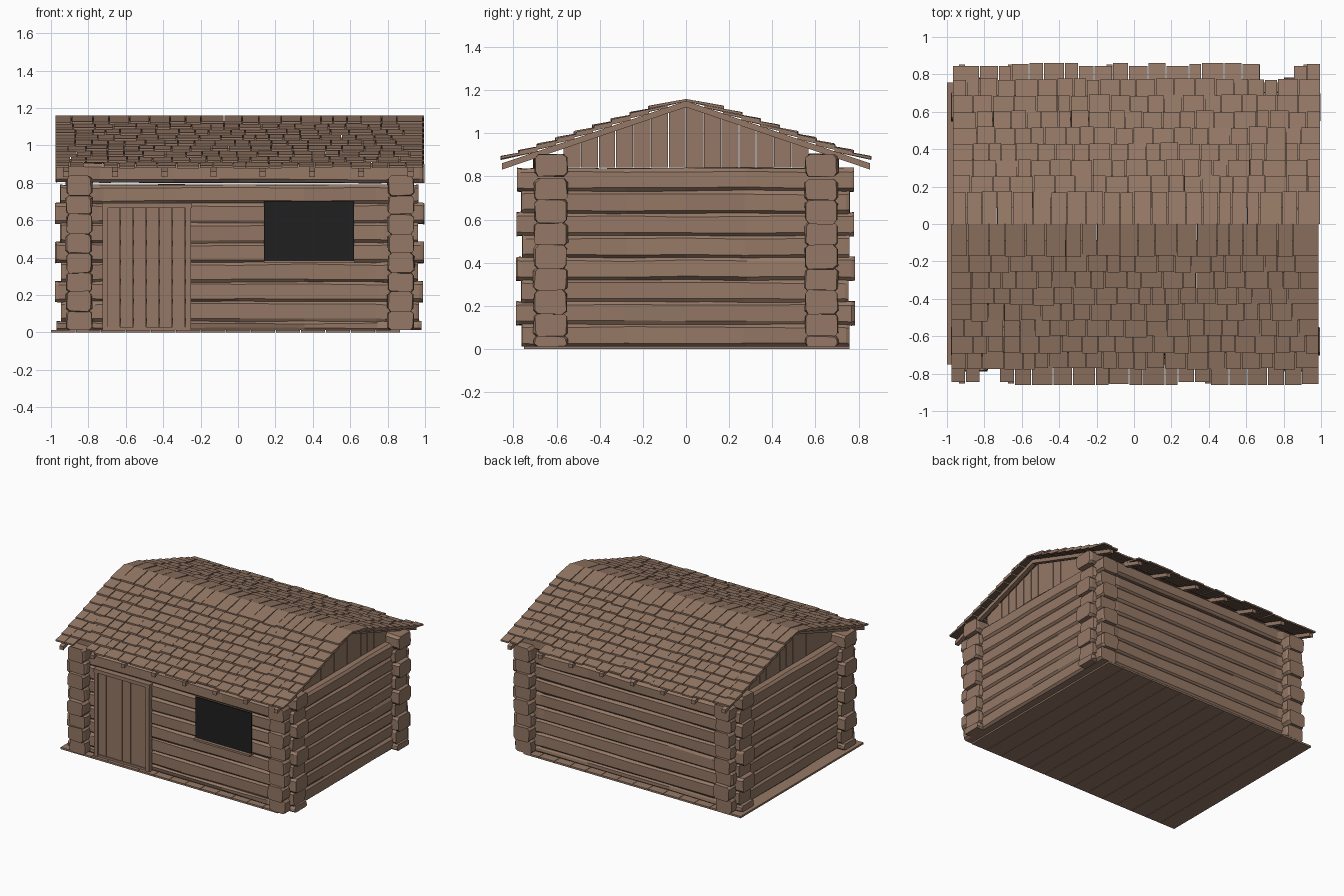
import bpy, bmesh, random

random.seed(7)
cube = bpy.data.objects.get("Cube")
if cube:
    bpy.data.objects.remove(cube)


def material(name, color):
    m = bpy.data.materials.new(name)
    m.diffuse_color = color
    m.use_nodes = True
    m.node_tree.nodes["Principled BSDF"].inputs["Base Color"].default_value = color
    return m


wood = material("weathered brown wood", (0.30, 0.189, 0.132, 1))
shade = material("dark shingle underside", (0.13, 0.08, 0.057, 1))
glass = material("dark window", (0.0142, 0.0142, 0.0145, 1))
CX = 0.01          # middle of the house along x
jit = lambda a: random.uniform(-a, a)


def finish(bm, name, *mats):
    bmesh.ops.recalc_face_normals(bm, faces=bm.faces)
    if len(mats) > 1:      # second material goes on faces that look down
        for f in bm.faces:
            f.normal_update()
            f.material_index = int(f.normal.z < -.5)
    me = bpy.data.meshes.new(name)
    bm.to_mesh(me)
    bm.free()
    for m in mats or (wood,):
        me.materials.append(m)
    ob = bpy.data.objects.new(name, me)
    bpy.context.collection.objects.link(ob)


def slab(bm, x0, x1, y0, y1, bottom, top):
    """Box whose bottom and top heights are numbers or functions of y."""
    h = lambda f, y: f(y) if callable(f) else f
    rings = []
    for f in (bottom, top):
        rings.append([bm.verts.new((x, y, h(f, y)))
                      for x, y in ((x0, y0), (x1, y0), (x1, y1), (x0, y1))])
    lo, hi = rings
    bm.faces.new(lo[::-1])
    bm.faces.new(hi)
    for i in range(4):
        j = (i + 1) % 4
        bm.faces.new((lo[i], lo[j], hi[j], hi[i]))


def log(bm, along_x, offset, start, end, z0, z1, width):
    """Hewn log: lightly chamfered section lofted along its length."""
    w, hz, zc = width / 2, (z1 - z0) / 2, (z0 + z1) / 2
    c = min(.017, hz * .5)
    section = [(-w, -hz + c), (-w + c, -hz), (w - c, -hz), (w, -hz + c),
               (w, hz - c), (w - c, hz), (-w + c, hz), (-w, hz - c)]
    stations = [(0, .93, 1), (.01, 1, 1), (.095, 1, 1), (.12, .97, 1), (.32, .96, 1),
                (.5, .97, 1), (.68, .96, 1), (.88, .97, 1), (.905, 1, 1), (.99, 1, 1), (1, .93, 1)]
    rings = []
    for t, sw, sz in stations:
        p = start + (end - start) * t
        dz, dw = jit(.002), jit(.003)
        ring = []
        for u, v in section:
            a = offset + u * sw + dw + jit(.004)
            z = max(.012, zc + v * sz + dz + jit(.003))
            ring.append(bm.verts.new((p, a, z) if along_x else (a, p, z)))
        rings.append(ring)
    for a, b in zip(rings, rings[1:]):
        for i in range(8):
            j = (i + 1) % 8
            bm.faces.new((a[i], a[j], b[j], b[i]))
    bm.faces.new(rings[0][::-1])
    bm.faces.new(rings[-1])


# Floor boards
bm = bmesh.new()
n = 14
step = 1.87 / n
for i in range(n):
    x = -1 + i * step
    slab(bm, x, x + step - .003, -.75, .757, 0, .014)
finish(bm, "floor_boards")

# Front and back log walls, with a slit under the top log
for name, y in (("front_wall_logs", -.627), ("back_wall_logs", .627)):
    bm = bmesh.new()
    log(bm, True, y, -.97, .98, .012, .06, .155)
    for i in range(8):
        z = .06 + .105 * i
        inset = .028 if i % 2 == 0 else 0
        lift = .006 if i == 7 else -.003
        drop = .006 if i == 6 else -.003
        log(bm, True, y, -.975 + inset + jit(.005), .992 - inset + jit(.005),
            z + lift, z + .105 - drop, .155)
    finish(bm, name)

# Side log walls, notched half a log higher
for name, x in (("right_wall_logs", CX - .86), ("left_wall_logs", CX + .86)):
    bm = bmesh.new()
    for i in range(8):
        z = .012 + .103 * i
        inset = .024 if i % 2 == 0 else 0
        log(bm, False, x, -.785 + inset + jit(.004), .78 - inset + jit(.004),
            z - .003, z + .105, .14)
    finish(bm, name)


# Roof line shared by shingles, rafters and gables
def roof(y, lift=0.0):
    return 1.165 - .339 * abs(y) + lift


# Gable boards
for name, x in (("right_gable_boards", CX - .86), ("left_gable_boards", CX + .86)):
    bm = bmesh.new()
    n = 14
    step = 1.14 / n
    for i in range(n):
        y = -.57 + i * step
        gap = .003 if i % 4 == 2 else .001
        slab(bm, x - .012, x + .012, y + gap, y + step - gap, .842,
             lambda v: roof(v, -.022))
    finish(bm, name)

# Rafters and shingles; the back slope is the front one turned half round
for side, s in (("front", 1), ("back", -1)):
    bm = bmesh.new()
    for i in range(8):
        x = CX - .93 + i * .263
        slab(bm, x - .016, x + .016, -s * .853, 0,
             lambda v: roof(v, -.044), lambda v: roof(v, -.015))
    finish(bm, side + "_rafters")

    bm = bmesh.new()
    pitch = .086
    for row in range(9):
        x, end = -.985, .982
        while x < end - .01:
            w = random.uniform(.065, .125)
            if end - (x + w) < .05:
                w = end - x
            last = row == 8
            if not (last and -.85 < x < -.74):
                top_y = row * pitch
                low_y = top_y + 2 * pitch + (-random.choice((0, 0, .004, .015)) if last else jit(.005))
                tilt = jit(.004)

                def under(v):
                    k = (abs(v) - top_y) / (2 * pitch)
                    return roof(v, -.018 + (.024 + tilt) * k)

                xa, xb = CX + s * x, CX + s * (x + w - .005)
                slab(bm, xa, xb, -s * low_y, -s * top_y, under, lambda v: under(v) + .012)
            x += w
    finish(bm, side + "_shingles", wood, shade)

# Door planks
bm = bmesh.new()
step = .415 / 6
for i in range(6):
    x = -.697 + i * step
    slab(bm, x, x + step - .002, -.717 + jit(.002), -.68, .03, .665)
finish(bm, "door_planks")

# Door frame
bm = bmesh.new()
for x in (-.725, -.28):
    slab(bm, x, x + .03, -.733, -.66, .014, .665)
slab(bm, -.728, -.247, -.735, -.66, .665, .692)
slab(bm, -.695, -.28, -.725, -.66, .014, .03)
finish(bm, "door_frame")

# Window pane and sill
bm = bmesh.new()
slab(bm, .14, .62, -.721, -.712, .385, .7)
finish(bm, "window_pane", glass)
bm = bmesh.new()
slab(bm, .14, .622, -.745, -.67, .37, .385)
finish(bm, "window_sill")
